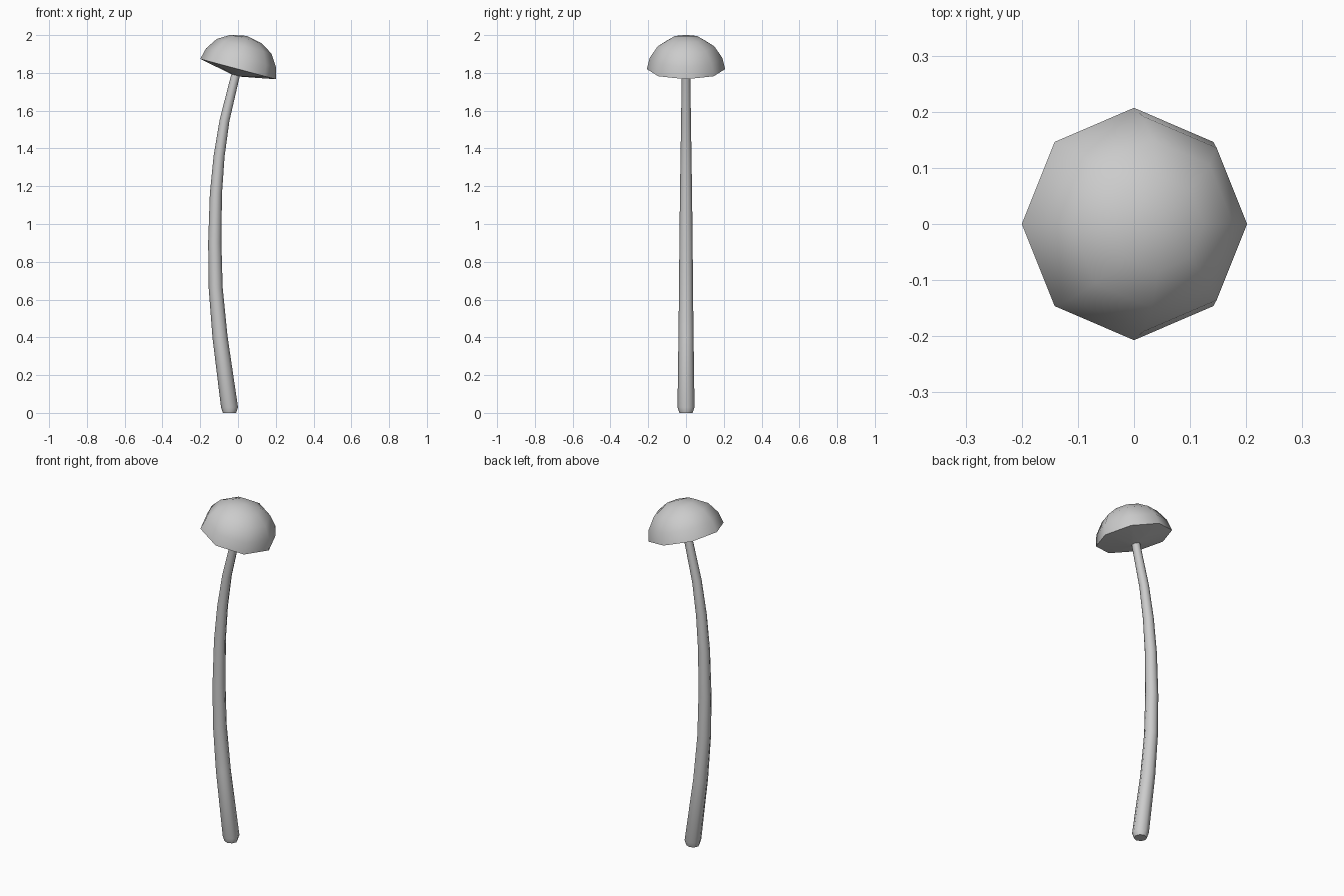
import bpy, bmesh, math
from mathutils import Vector, Matrix

if "Cube" in bpy.data.objects:
    bpy.data.objects.remove(bpy.data.objects["Cube"])

SIDES = 8


def loft(name, rings, matrix=Matrix(), sharp=50):
    """Bridge rings of (centre, axis tilt about y, radius); zero radius makes a pole."""
    bm = bmesh.new()
    loops = []
    for centre, tilt, radius in rings:
        rot = Matrix.Rotation(tilt, 3, 'Y')
        if radius == 0:
            loops.append([bm.verts.new(centre)] * SIDES)
            continue
        loop = []
        for i in range(SIDES):
            a = math.tau * i / SIDES
            p = rot @ Vector((radius * math.cos(a), radius * math.sin(a), 0))
            loop.append(bm.verts.new(Vector(centre) + p))
        loops.append(loop)
    for lo, hi in zip(loops, loops[1:]):
        for i in range(SIDES):
            j = (i + 1) % SIDES
            corners = list(dict.fromkeys((lo[i], lo[j], hi[j], hi[i])))
            bm.faces.new(corners)
    bmesh.ops.recalc_face_normals(bm, faces=bm.faces)
    bm.transform(matrix)
    mesh = bpy.data.meshes.new(name)
    bm.to_mesh(mesh)
    bm.free()
    obj = bpy.data.objects.new(name, mesh)
    bpy.context.collection.objects.link(obj)
    bpy.ops.object.select_all(action='DESELECT')
    obj.select_set(True)
    bpy.context.view_layer.objects.active = obj
    bpy.ops.object.shade_smooth_by_angle(angle=math.radians(sharp))
    return obj


# Bent, tapering stem: x, z, radius
path = [(-0.045, 0.03, 0.045), (-0.095, 0.40, 0.040), (-0.118, 0.66, 0.037),
        (-0.123, 0.90, 0.035), (-0.117, 1.16, 0.032), (-0.100, 1.36, 0.029),
        (-0.071, 1.55, 0.026), (-0.015, 1.78, 0.023), (-0.009, 1.805, 0.023)]
rings = [((-0.045, 0, 0), 0, 0), ((-0.045, 0, 0), 0, 0.035)]
for k, (x, z, r) in enumerate(path):
    a, b = path[max(k - 1, 0)], path[min(k + 1, len(path) - 1)]
    tilt = 0 if k == 0 else math.atan2(b[0] - a[0], b[1] - a[1])
    rings.append(((x, 0, z), tilt, r))
loft("stem", rings)

# Tilted faceted cap with slightly bulging underside: radius, height
profile = [(0, -0.036), (0.03, -0.034), (0.207, 0), (0.192, 0.062),
           (0.150, 0.125), (0.085, 0.165), (0, 0.182)]
place = Matrix.Translation((0, 0, 1.82)) @ Matrix.Rotation(math.radians(15), 4, 'Y')
loft("cap", [((0, 0, h), 0, r) for r, h in profile], place)
